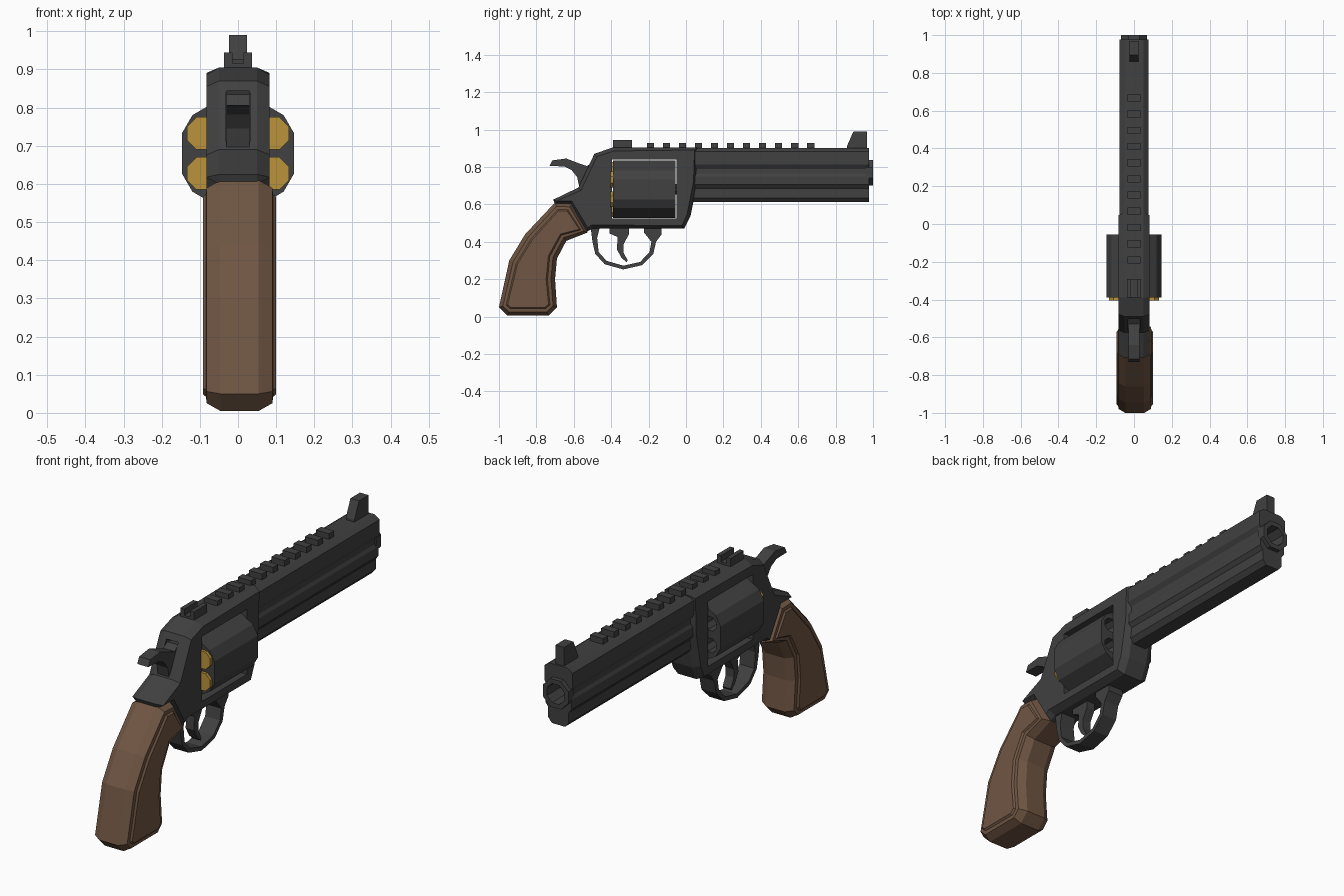
import bpy, bmesh
from math import cos, sin, pi, radians
from mathutils import Matrix, Vector

old = bpy.data.objects.get("Cube")
if old:
    bpy.data.objects.remove(old)


def material(name, rgb):
    m = bpy.data.materials.new(name)
    m.use_nodes = True
    m.diffuse_color = (*rgb, 1)
    m.node_tree.nodes["Principled BSDF"].inputs["Base Color"].default_value = (*rgb, 1)
    return m


METAL = material("dark steel", (0.052, 0.052, 0.052))
WOOD = material("walnut wood", (0.16, 0.092, 0.056))
BRASS = material("brass", (0.5, 0.29, 0.045))


def finish(name, bm, mat):
    bmesh.ops.recalc_face_normals(bm, faces=bm.faces)
    me = bpy.data.meshes.new(name)
    bm.to_mesh(me)
    bm.free()
    me.materials.append(mat)
    ob = bpy.data.objects.new(name, me)
    bpy.context.collection.objects.link(ob)
    return ob


def sweep(bm, points, direction):
    """Extrude a closed outline along a vector; return both end faces."""
    start = bm.faces.new([bm.verts.new(p) for p in points])
    out = bmesh.ops.extrude_face_region(bm, geom=[start], use_keep_orig=True)["geom"]
    end = next(g for g in out if isinstance(g, bmesh.types.BMFace))
    bmesh.ops.translate(bm, verts=end.verts, vec=direction)
    bmesh.ops.recalc_face_normals(bm, faces=bm.faces)
    return [start, end]


def plate(name, outline, half, mat=METAL, steps=(), x=0):
    """Side outline (y, z) given thickness in x; steps are (inset, rise) on both sides."""
    core = half - sum(rise for _, rise in steps)
    bm = bmesh.new()
    caps = sweep(bm, [(x - core, y, z) for y, z in outline], (2 * core, 0, 0))
    for inset, rise in steps:
        bmesh.ops.inset_individual(bm, faces=caps, thickness=inset, depth=rise)
    return finish(name, bm, mat)


def rod(name, outline, y0, y1, mat=METAL):
    """Cross-section (x, z) extruded along the barrel axis."""
    bm = bmesh.new()
    sweep(bm, [(x, y0, z) for x, z in outline], (0, y1 - y0, 0))
    return finish(name, bm, mat)


def box(name, x, y, z, mat=METAL):
    return rod(name, [(x[0], z[0]), (x[1], z[0]), (x[1], z[1]), (x[0], z[1])], *y, mat)


def ring(cx, cz, r, n, turn=0.5):
    return [(cx + r * cos(2 * pi * (i + turn) / n), cz + r * sin(2 * pi * (i + turn) / n))
            for i in range(n)]


def cut(ob, cutter):
    mod = ob.modifiers.new("cut", 'BOOLEAN')
    mod.operation, mod.solver, mod.object = 'DIFFERENCE', 'EXACT', cutter
    bpy.context.view_layer.objects.active = ob
    bpy.ops.object.modifier_apply(modifier=mod.name)
    bpy.data.objects.remove(cutter)


# Frame with cylinder window and hammer slot
frame = plate("frame", [(-0.39, 0.905), (-0.49, 0.87), (-0.575, 0.69), (-0.71, 0.625),
                        (-0.7, 0.6), (-0.62, 0.6), (-0.53, 0.455), (-0.5, 0.47),
                        (-0.01, 0.47), (0.025, 0.54), (0.06, 0.72), (0.06, 0.905)],
              0.083, steps=[(0.02, 0.033)])
cut(frame, box("window_cutter", (-0.2, 0.2), (-0.395, -0.05), (0.525, 0.84)))
cut(frame, box("slot_cutter", (-0.032, 0.032), (-0.7, -0.47), (0.71, 0.84)))

# Barrel: top rib, rod and underlug in one section
half = [(0.05, 0.9), (0.076, 0.882), (0.076, 0.812), (0.062, 0.79), (0.062, 0.765),
        (0.07, 0.75), (0.07, 0.705), (0.055, 0.685), (0.055, 0.635), (0.035, 0.612)]
barrel = rod("barrel", half + [(-x, z) for x, z in reversed(half)], 0.03, 0.978)
muzzle = rod("muzzle_ring", ring(0, 0.77, 0.074, 8), 0.96, 1.0)
for part in (barrel, muzzle):
    cut(part, rod("bore_cutter", ring(0, 0.77, 0.05, 8), 0.75, 1.1))

# Cylinder: alternating long and short sides, with six chambers
CZ = 0.68
section = [(0.156 * cos(radians(a + s)), CZ + 0.156 * sin(radians(a + s)))
           for a in range(0, 360, 60) for s in (-20, 20)]
drum = rod("cylinder", section, -0.39, -0.056)
for i in range(6):
    a = radians(30 + 60 * i)
    cx, cz = 0.105 * cos(a), CZ + 0.105 * sin(a)
    cut(drum, rod("chamber_cutter", ring(cx, cz, 0.036, 8), -0.15, 0))
    rod(f"cartridge_{i + 1}", ring(cx, cz, 0.046, 8), -0.404, -0.38, BRASS)
rod("cylinder_pin", ring(0, CZ, 0.03, 8), -0.1, -0.04)

# Sights and top rail
for i in range(11):
    y = -0.19 + 0.0857 * i
    box(f"rail_tooth_{i + 1}", (-0.035, 0.035), (y - 0.019, y + 0.019), (0.89, 0.928))
box("rear_sight_base", (-0.037, 0.037), (-0.39, -0.29), (0.89, 0.915))
for side, x in (("left", 0.026), ("right", -0.026)):
    box(f"rear_sight_{side}", (x - 0.011, x + 0.011), (-0.39, -0.29), (0.9, 0.945))
plate("front_sight", [(0.86, 0.89), (0.86, 0.91), (0.895, 0.99), (0.968, 0.99),
                      (0.968, 0.89)], 0.023)

# Hammer
plate("hammer", [(-0.73, 0.805), (-0.715, 0.835), (-0.64, 0.845), (-0.58, 0.822),
                 (-0.53, 0.805), (-0.5, 0.825), (-0.46, 0.82), (-0.46, 0.7), (-0.57, 0.69),
                 (-0.582, 0.745), (-0.61, 0.782), (-0.65, 0.803)], 0.03)

# Trigger and guard
plate("trigger", [(-0.41, 0.48), (-0.41, 0.445), (-0.365, 0.425), (-0.37, 0.36),
                  (-0.345, 0.315), (-0.318, 0.29), (-0.312, 0.3), (-0.335, 0.345),
                  (-0.335, 0.385), (-0.305, 0.44), (-0.305, 0.48)], 0.022)
outer = [(-0.51, 0.48), (-0.5, 0.4), (-0.485, 0.335), (-0.435, 0.28), (-0.335, 0.252),
         (-0.235, 0.275), (-0.175, 0.335), (-0.16, 0.4), (-0.13, 0.44), (-0.13, 0.48)]
inner = [(-0.225, 0.48), (-0.225, 0.45), (-0.185, 0.4), (-0.195, 0.345), (-0.245, 0.292),
         (-0.335, 0.272), (-0.425, 0.298), (-0.467, 0.345), (-0.475, 0.42), (-0.46, 0.48)]
plate("trigger_guard", outer + inner, 0.04)

# Wooden grip with raised side panels
plate("grip", [(-0.7, 0.61), (-0.86, 0.44), (-0.945, 0.3), (-1.0, 0.05), (-0.955, 0.005),
               (-0.735, 0.005), (-0.69, 0.05), (-0.7, 0.2), (-0.69, 0.31), (-0.64, 0.405),
               (-0.525, 0.45), (-0.61, 0.605)],
      0.096, WOOD, [(0.022, 0.036), (0.018, 0.002), (0.008, 0.008)], x=0.004)
